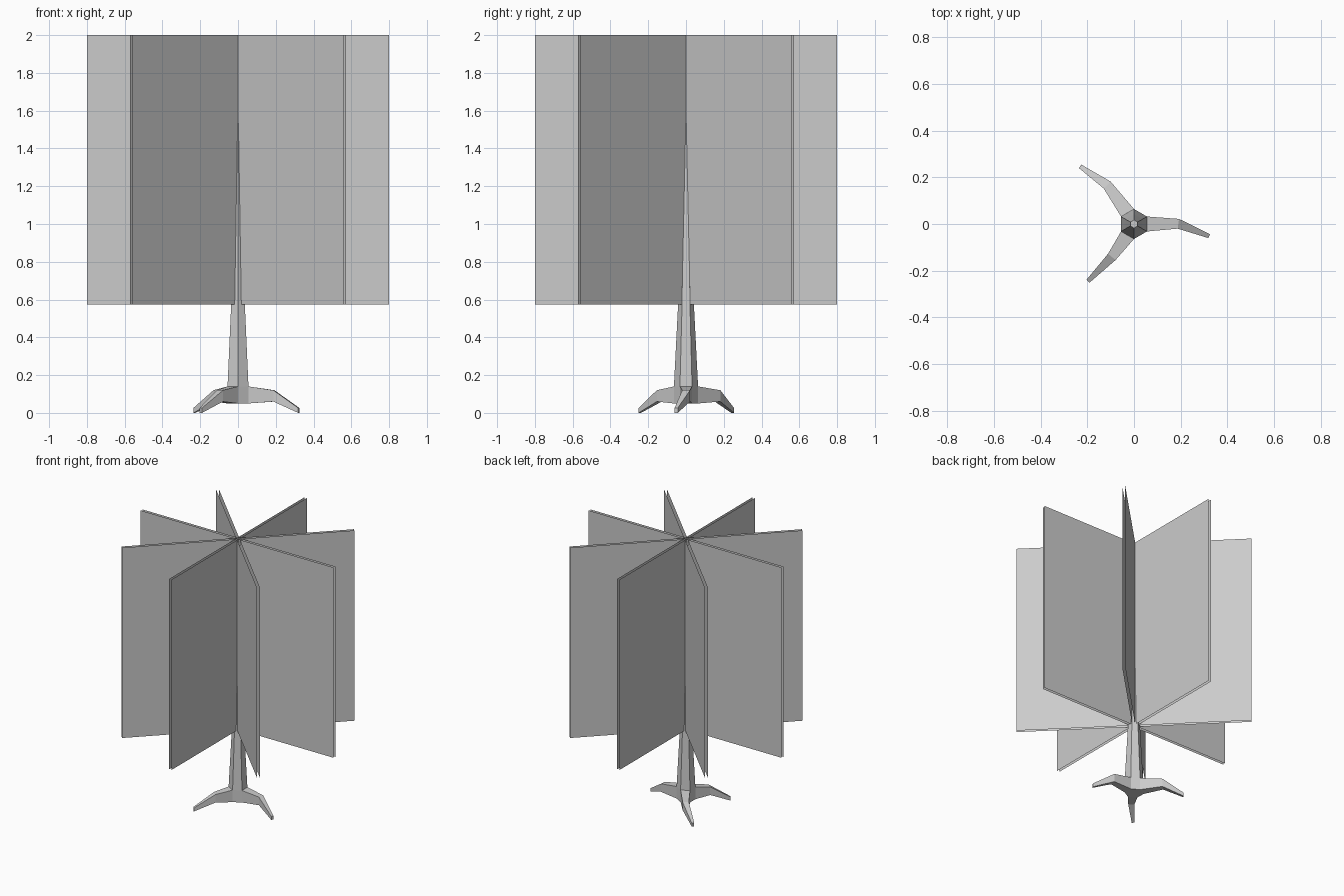
import bpy, bmesh
from math import sin, cos, pi, radians, atan2

if "Cube" in bpy.data.objects:
    bpy.data.objects.remove(bpy.data.objects["Cube"])


def finish(bm, name):
    mesh = bpy.data.meshes.new(name)
    bm.to_mesh(mesh)
    bm.free()
    obj = bpy.data.objects.new(name, mesh)
    bpy.context.collection.objects.link(obj)
    return obj


# Trunk: tapering six-sided column, with three roots grown from alternate base faces
bm = bmesh.new()
profile = [(0.064, 0.05), (0.064, 0.14), (0.042, 0.57), (0.018, 1.535)]
rings = [[bm.verts.new((r * cos(radians(60 * k - 30)), r * sin(radians(60 * k - 30)), z))
          for k in range(6)] for r, z in profile]
bm.faces.new(rings[0][::-1])
bm.faces.new(rings[-1])
for level, (low, high) in enumerate(zip(rings, rings[1:])):
    for k in range(6):
        if level == 0 and k % 2 == 0:
            continue  # root opening
        n = (k + 1) % 6
        bm.faces.new((low[k], low[n], high[n], high[k]))

# Roots: knee centre and toe centre seen from above
roots = {0: ((0.19, 0.001), (0.322, -0.052)),
         2: ((-0.115, 0.167), (-0.231, 0.247)),
         4: ((-0.095, -0.141), (-0.197, -0.245))}
for k, (knee, toe) in roots.items():
    n = (k + 1) % 6
    loop = [rings[0][k], rings[0][n], rings[1][n], rings[1][k]]
    turn = atan2(toe[1] - knee[1], toe[0] - knee[0])
    knee_turn = (atan2(knee[1], knee[0]) + turn) / 2
    if k == 0:
        knee_turn = radians(-8)
    for (cx, cy), a, half, zb, zt in ((knee, knee_turn, 0.021, 0.06, 0.12),
                                      (toe, turn, 0.009, 0.0, 0.026)):
        px, py = -sin(a) * half, cos(a) * half
        new = [bm.verts.new(p) for p in ((cx - px, cy - py, zb), (cx + px, cy + py, zb),
                                         (cx + px, cy + py, zt), (cx - px, cy - py, zt))]
        for i in range(4):
            j = (i + 1) % 4
            bm.faces.new((loop[i], loop[j], new[j], new[i]))
        loop = new
    bm.faces.new(loop)
bmesh.ops.recalc_face_normals(bm, faces=bm.faces)
finish(bm, "trunk_and_roots")

# Foliage: four crossed cards, each a back-to-back pair of single sheets
bm = bmesh.new()
for i in range(8):
    a = i * pi / 4
    dx, dy = 0.8 * cos(a), 0.8 * sin(a)
    ox, oy = 0.01 * sin(a), -0.01 * cos(a)
    bm.faces.new([bm.verts.new((ox + s * dx, oy + s * dy, z))
                  for s, z in ((-1, 0.575), (1, 0.575), (1, 2.0), (-1, 2.0))])
finish(bm, "foliage_cards")
